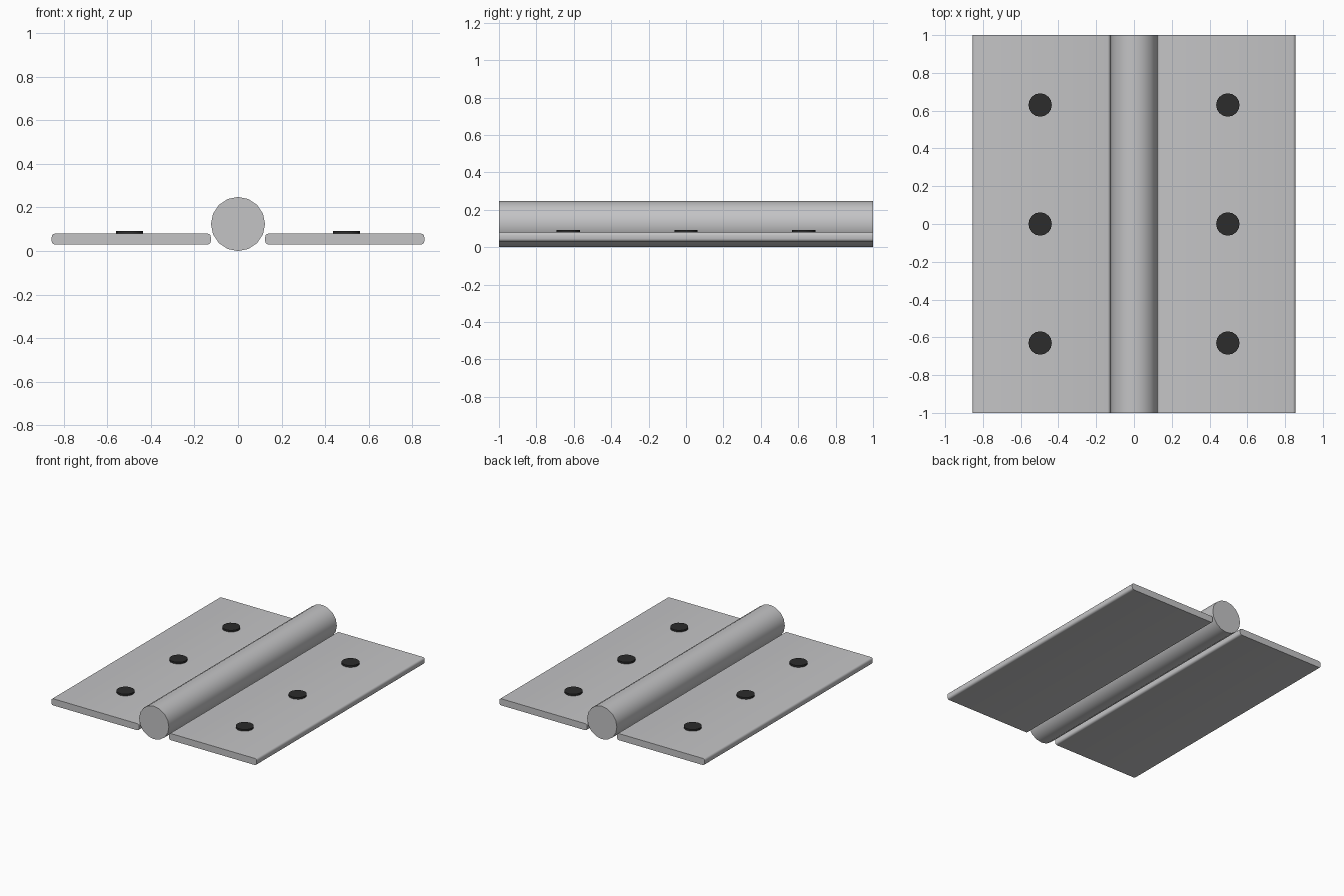
import bpy
import bmesh
from math import radians, pi

cube = bpy.data.objects.get("Cube")
if cube:
    bpy.data.objects.remove(cube, do_unlink=True)


def make_material(name, rgb, roughness):
    mat = bpy.data.materials.new(name)
    mat.use_nodes = True
    color = (*rgb, 1)
    mat.diffuse_color = color
    shader = mat.node_tree.nodes["Principled BSDF"]
    shader.inputs["Base Color"].default_value = color
    shader.inputs["Roughness"].default_value = roughness
    return mat


steel = make_material("brushed steel grey", (0.55, 0.55, 0.56), 0.45)
black = make_material("screw black", (0.025, 0.025, 0.025), 0.5)


def smooth(obj, material):
    obj.data.materials.append(material)
    bpy.ops.object.select_all(action="DESELECT")
    obj.select_set(True)
    bpy.context.view_layer.objects.active = obj
    bpy.ops.object.shade_smooth_by_angle(angle=radians(35))


def cylinder(name, radius, depth, sides, location, material, rotation=(0, 0, 0)):
    bpy.ops.mesh.primitive_cylinder_add(
        vertices=sides, radius=radius, depth=depth,
        location=location, rotation=rotation)
    obj = bpy.context.object
    obj.name = name
    smooth(obj, material)
    return obj


def leaf(name, side):
    # Flat plate whose long edges are rounded; the two ends stay square
    bm = bmesh.new()
    bmesh.ops.create_cube(bm, size=1)
    bmesh.ops.scale(bm, vec=(0.73, 2, 0.05), verts=bm.verts)
    long_edges = [e for e in bm.edges
                  if abs(e.verts[0].co.y - e.verts[1].co.y) > 1]
    bmesh.ops.bevel(bm, geom=long_edges, offset=0.015, segments=3,
                    profile=0.5, affect="EDGES")
    mesh = bpy.data.meshes.new(name)
    bm.to_mesh(mesh)
    bm.free()
    obj = bpy.data.objects.new(name, mesh)
    obj.location = (side * 0.49, 0, 0.055)
    bpy.context.collection.objects.link(obj)
    smooth(obj, steel)


# Central barrel running front to back
cylinder("hinge_barrel", 0.124, 2, 16, (0, 0, 0.124), steel, (pi / 2, 0, 0))

# Two leaves, each with a row of three screw heads
for label, side in (("left", 1), ("right", -1)):
    leaf(label + "_leaf", side)
    for place, y in (("front", -0.63), ("middle", 0), ("back", 0.63)):
        cylinder(f"{label}_{place}_screw", 0.062, 0.02, 16,
                 (side * 0.497, y, 0.083), black)
